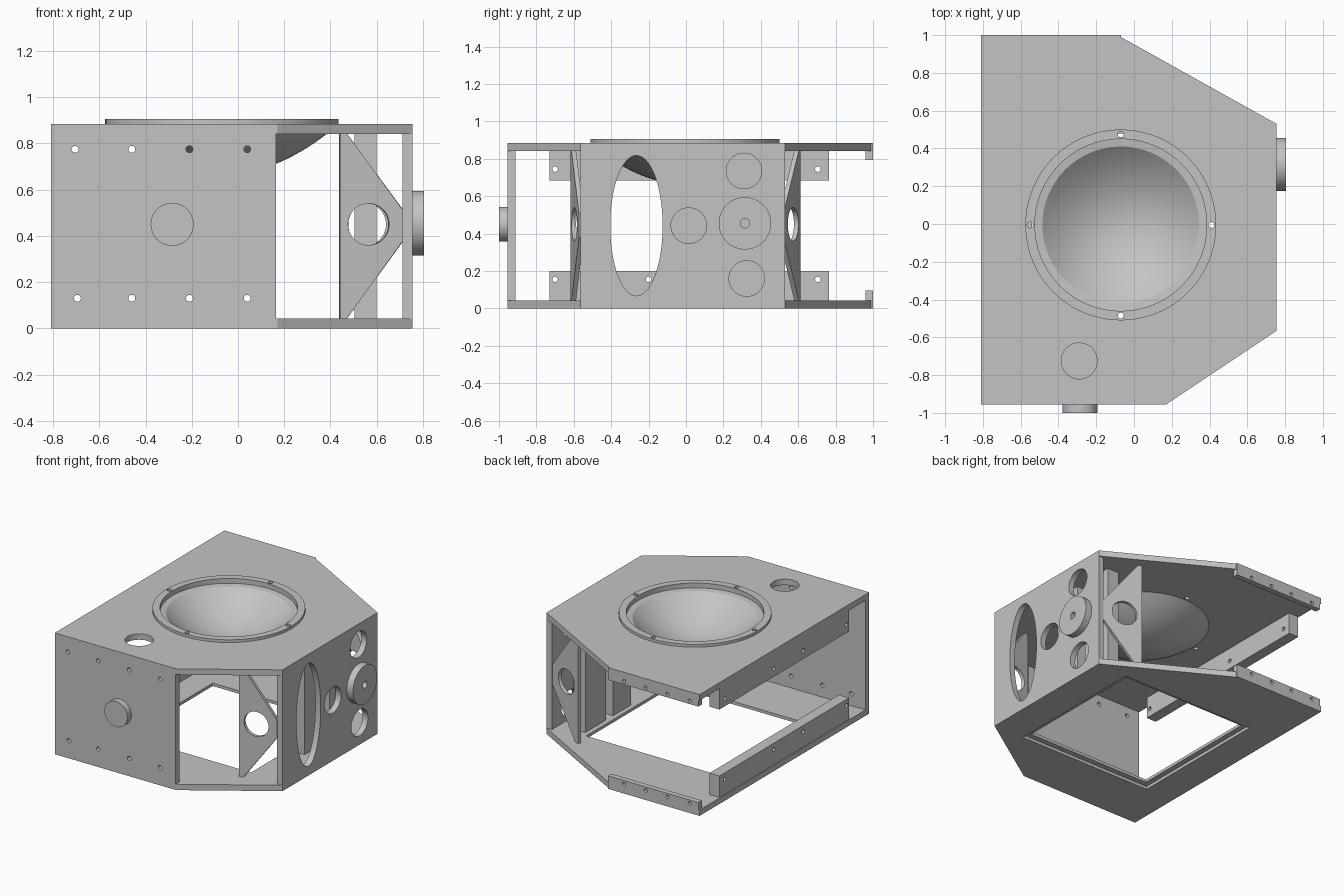
import bpy
import bmesh
import math
from mathutils import Matrix, Vector

cube = bpy.data.objects.get("Cube")
if cube:
    bpy.data.objects.remove(cube, do_unlink=True)

grey = bpy.data.materials.new("plain grey")
grey.use_nodes = True
color = (0.55, 0.55, 0.55, 1)
grey.diffuse_color = color
grey.node_tree.nodes["Principled BSDF"].inputs["Base Color"].default_value = color

X, Y, Z = Vector((1, 0, 0)), Vector((0, 1, 0)), Vector((0, 0, 1))
H, T = 0.885, 0.043          # case height, panel thickness
MID = H / 2


def add_mesh(name, mesh):
    mesh.materials.clear()
    mesh.materials.append(grey)
    mesh.shade_smooth()
    mesh.set_sharp_from_angle(angle=math.radians(30))
    obj = bpy.data.objects.new(name, mesh)
    bpy.context.collection.objects.link(obj)
    return obj


def circle(cx, cy, rx, ry=None, n=48):
    ry = ry or rx
    return [(cx + rx * math.cos(i * math.tau / n), cy + ry * math.sin(i * math.tau / n))
            for i in range(n)]


def rect(a, b, c, d):
    return [(a, c), (b, c), (b, d), (a, d)]


def bolts(us, v, r=0.015):
    return [circle(u, v, r, n=16) for u in us]


def plate(name, outline, holes, origin, u, v, thick):
    """Flat panel with holes, lying in the u-v plane, centred on origin."""
    curve = bpy.data.curves.new(name, "CURVE")
    curve.dimensions = "2D"
    curve.fill_mode = "BOTH"
    curve.extrude = thick / 2
    for loop in [outline] + holes:
        spline = curve.splines.new("POLY")
        spline.points.add(len(loop) - 1)
        for p, (a, b) in zip(spline.points, loop):
            p.co = (a, b, 0, 1)
        spline.use_cyclic_u = True
    temp = bpy.data.objects.new(name + "_outline", curve)
    bpy.context.collection.objects.link(temp)
    deps = bpy.context.evaluated_depsgraph_get()
    mesh = bpy.data.meshes.new_from_object(temp.evaluated_get(deps))
    bpy.data.objects.remove(temp, do_unlink=True)
    frame = Matrix((u, v, u.cross(v))).transposed().to_4x4()
    frame.translation = origin
    bm = bmesh.new()
    bm.from_mesh(mesh)
    bmesh.ops.remove_doubles(bm, verts=bm.verts, dist=0.0001)
    bmesh.ops.transform(bm, matrix=frame, verts=bm.verts)
    bmesh.ops.recalc_face_normals(bm, faces=bm.faces)
    bm.to_mesh(mesh)
    bm.free()
    return add_mesh(name, mesh)


def box(name, x0, x1, y0, y1, z0, z1):
    return plate(name, rect(x0, x1, y0, y1), [], Z * (z0 + z1) / 2, X, Y, z1 - z0)


# Top and bottom panels share one outline
case = [(-0.81, -0.955), (0.17, -0.955), (0.755, -0.565),
        (0.755, 0.53), (-0.07, 0.99), (-0.07, 1), (-0.81, 1)]
cx, cy = -0.07, -0.005
ring_bolts = [circle(cx + 0.48 * math.cos(a), cy + 0.48 * math.sin(a), 0.016, n=16)
              for a in (0, math.pi / 2, math.pi, math.pi * 1.5)]
plate("top_panel", case, [circle(cx, cy, 0.455, n=96), circle(-0.29, -0.725, 0.095)] + ring_bolts,
      Z * (H - T / 2), X, Y, T)
opening = rect(-0.58, 0.51, -0.56, 0.52)
plate("bottom_panel", case, [opening], Z * T / 2, X, Y, T)
plate("bottom_opening_ledge", opening, [rect(-0.54, 0.47, -0.52, 0.48)],
      Z * (T * 0.75), X, Y, T / 2)

# Front wall and its round knob
front_bolts = bolts((-0.705, -0.46, -0.21, 0.04), 0.775) + bolts((-0.695, -0.46, -0.21, 0.04), 0.13)
plate("front_wall", rect(-0.81, 0.165, T, H - T), front_bolts, Y * (-0.955 + T / 2), X, Z, T)
plate("front_knob", circle(-0.285, 0.45, 0.093), [], Y * -0.9775, X, Z, 0.045)

# Side wall with oval port, round ports and a drilled hub
ports = [circle(-0.265, MID, 0.14, 0.375, 72), circle(0.015, MID, 0.095),
         circle(0.31, 0.735, 0.095), circle(0.325, 0.16, 0.095)]
hub_hole = circle(0.315, 0.455, 0.025, n=24)
plate("side_wall", rect(-0.565, 0.53, T, H - T), ports + [hub_hole],
      X * (0.755 - T / 2), Y, Z, T)
plate("side_hub", circle(0.315, 0.455, 0.14), [hub_hole], X * 0.78, Y, Z, 0.05)

# Triangular braces beside the side wall
for name, start, end in (("front_brace", (0.44, -0.605), (0.713, -0.56)),
                         ("back_brace", (0.44, 0.6), (0.713, 0.51))):
    a, b = Vector((*start, 0)), Vector((*end, 0))
    length = (b - a).length
    plate(name, [(0, T), (0.03, T), (length, 0.38), (length, 0.51), (0.03, H - T), (0, H - T)],
          [circle(0.125, 0.45, 0.09)], a, (b - a).normalized(), Z, 0.025)

# Upright blocks behind the side wall
box("inner_block_front", 0.505, 0.6, -0.09, 0.12, T, H - T)
box("inner_block_back", 0.505, 0.6, 0.2, 0.44, T, H - T)

# Mounting rails on the open left side and flanges on the open back
for level, rail, flange in (("lower", (T, 0.2), (T, 0.095)),
                            ("upper", (0.685, H - T), (0.795, H - T))):
    rail_z = 0.155 if level == "lower" else 0.745
    plate(level + "_rail", rect(-0.73, 0.765, *rail),
          bolts((0.705, 0.14, -0.2, -0.7), rail_z), X * -0.765, Y, Z, 0.08)
    plate(level + "_back_flange", rect(-0.8, -0.07, *flange),
          bolts((-0.73, -0.55, -0.375, -0.2), sum(flange) / 2, 0.013), Y * 0.98, X, Z, 0.04)

# Speaker rim and shallow round dish
plate("speaker_rim", circle(cx, cy, 0.505, n=96), [circle(cx, cy, 0.455, n=96)] + ring_bolts,
      Z * (H + 0.01), X, Y, 0.02)
steps = 14
inner = [(0.415 * i / steps, 0.68 + 0.185 * (i / steps) ** 2) for i in range(steps + 1)]
outer = [(0.455 * i / steps, 0.665 + 0.177 * (i / steps) ** 2) for i in range(steps, -1, -1)]
profile = inner + [(0.455, 0.87)] + outer
bm = bmesh.new()
verts = [bm.verts.new((cx + r, cy, z)) for r, z in profile]
edges = [bm.edges.new(pair) for pair in zip(verts, verts[1:])]
bmesh.ops.spin(bm, geom=verts + edges, cent=(cx, cy, 0), axis=Z, angle=math.tau, steps=96)
bmesh.ops.remove_doubles(bm, verts=bm.verts, dist=0.0005)
bmesh.ops.recalc_face_normals(bm, faces=bm.faces)
dish = bpy.data.meshes.new("speaker_dish")
bm.to_mesh(dish)
bm.free()
add_mesh("speaker_dish", dish)
